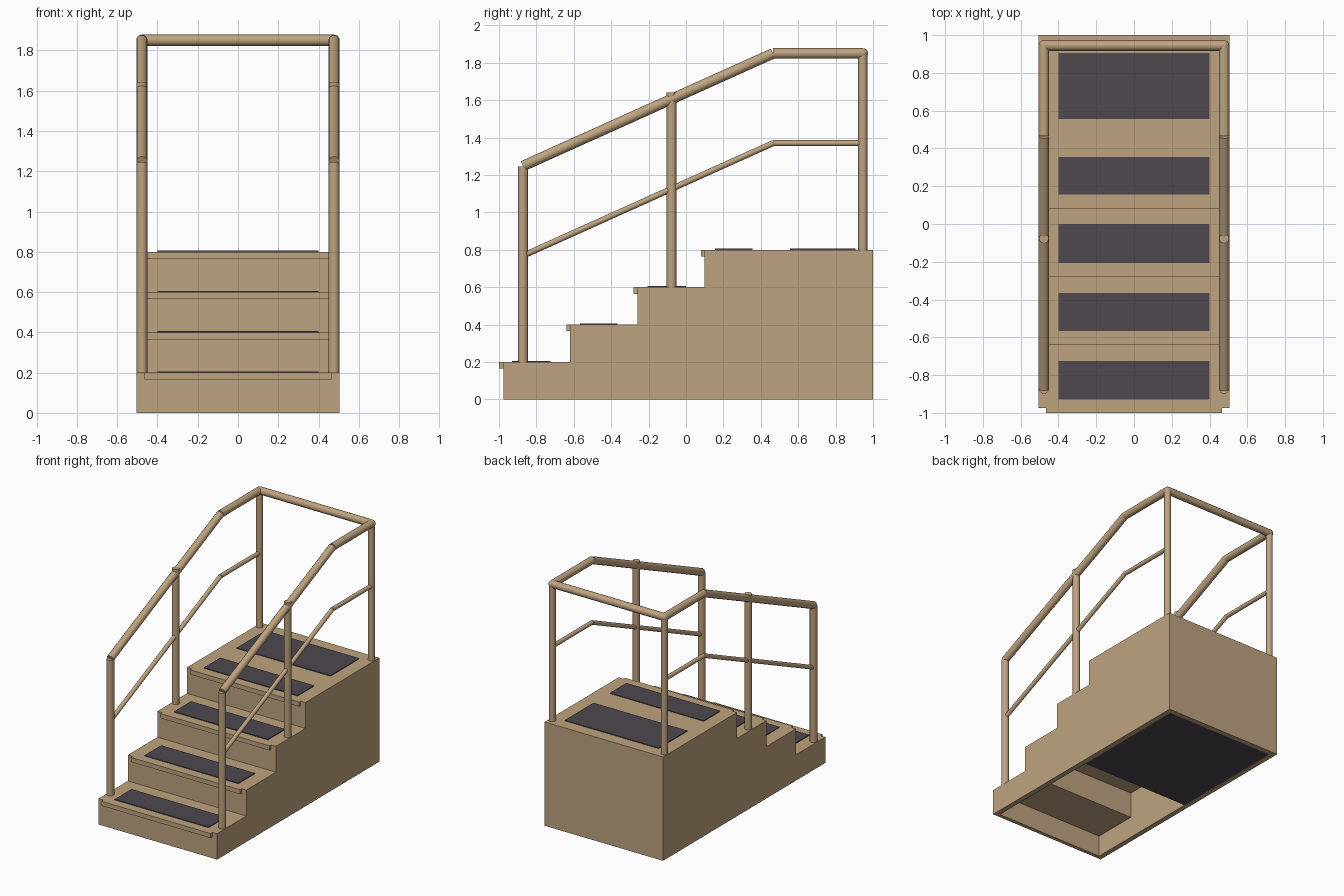
import bpy, bmesh, math
from mathutils import Vector

cube = bpy.data.objects.get("Cube")
if cube:
    bpy.data.objects.remove(cube, do_unlink=True)


def material(name, rgb):
    m = bpy.data.materials.new(name)
    m.use_nodes = True
    color = (*rgb, 1)
    m.diffuse_color = color
    m.node_tree.nodes["Principled BSDF"].inputs["Base Color"].default_value = color
    return m


tan = material("tan paint", (0.52, 0.37, 0.215))
dark = material("dark grip", (0.075, 0.065, 0.077))


def finish(bm, name, mat):
    bmesh.ops.recalc_face_normals(bm, faces=bm.faces)
    mesh = bpy.data.meshes.new(name)
    bm.to_mesh(mesh)
    bm.free()
    mesh.materials.append(mat)
    ob = bpy.data.objects.new(name, mesh)
    bpy.context.collection.objects.link(ob)
    return ob


def box(name, lo, hi, mat):
    bm = bmesh.new()
    bmesh.ops.create_cube(bm, size=1)
    for v in bm.verts:
        v.co = [a + (b - a) * (c + 0.5) for a, b, c in zip(lo, hi, v.co)]
    return finish(bm, name, mat)


def smooth(ob):
    bpy.ops.object.select_all(action='DESELECT')
    ob.select_set(True)
    bpy.context.view_layer.objects.active = ob
    bpy.ops.object.shade_smooth_by_angle(angle=math.radians(40))


def tube(name, a, b, radius):
    a, b = Vector(a), Vector(b)
    bm = bmesh.new()
    bmesh.ops.create_cone(bm, cap_ends=True, segments=12, radius1=radius,
                          radius2=radius, depth=(b - a).length)
    turn = (b - a).to_track_quat('Z', 'Y')
    for v in bm.verts:
        v.co = turn @ v.co + (a + b) / 2
    smooth(finish(bm, name, tan))


def ball(name, center, radius):
    bm = bmesh.new()
    bmesh.ops.create_uvsphere(bm, u_segments=12, v_segments=8, radius=radius)
    bmesh.ops.translate(bm, verts=bm.verts, vec=center)
    smooth(finish(bm, name, tan))


HALF, WALL, RISE, BACK = 0.505, 0.04, 0.2, 1.0
INNER = HALF - WALL
fronts = [-0.975, -0.62, -0.26, 0.10]

# Stepped side panels
profile = [(BACK, 0), (fronts[0], 0)]
for i, y in enumerate(fronts):
    end = fronts[i + 1] if i < 3 else BACK
    profile += [(y, RISE * (i + 1)), (end, RISE * (i + 1))]
for side, label in ((1, "left"), (-1, "right")):
    bm = bmesh.new()
    face = bm.faces.new([bm.verts.new((side * INNER, y, z)) for y, z in profile])
    ext = bmesh.ops.extrude_face_region(bm, geom=[face])
    moved = [g for g in ext["geom"] if isinstance(g, bmesh.types.BMVert)]
    bmesh.ops.translate(bm, verts=moved, vec=(side * WALL, 0, 0))
    finish(bm, f"{label}_side_panel", tan)

# Treads with overhanging nosings, and risers; underside stays open
for i, y in enumerate(fronts):
    top = RISE * (i + 1)
    end = fronts[i + 1] + 0.02 if i < 3 else BACK
    nose = 0.025 if i == 0 else 0.02
    box(f"tread_{i + 1}", (-INNER, y - nose, top - 0.035), (INNER, end, top), tan)
    low = 0 if i == 0 else top - RISE - 0.035
    box(f"riser_{i + 1}", (-INNER, y, low), (INNER, y + 0.03, top - 0.035), tan)
box("back_panel", (-INNER, BACK - WALL, 0), (INNER, BACK, 0.765), tan)

# Grip mats
mats = [(-0.93, -0.725, 1), (-0.567, -0.365, 2), (-0.207, 0, 3),
        (0.155, 0.355, 4), (0.555, 0.905, 4)]
for i, (a, b, step) in enumerate(mats):
    z = RISE * step
    box(f"grip_mat_{i + 1}", (-0.4, a, z), (0.4, b, z + 0.006), dark)

# Underside cover beneath the platform
box("bottom_cover", (-INNER, 0.01, 0.001), (INNER, BACK - WALL, 0.009), dark)

# Handrails
RX, R = 0.477, 0.028
FRONT, MID, BEND, REAR = -0.872, -0.077, 0.465, 0.945
for x, label in ((RX, "left"), (-RX, "right")):
    tube(f"{label}_front_post", (x, FRONT, 0.2), (x, FRONT, 1.245), 0.027)
    tube(f"{label}_middle_post", (x, MID, 0.6), (x, MID, 1.64), 0.026)
    tube(f"{label}_rear_post", (x, REAR, 0.8), (x, REAR, 1.85), 0.025)
    tube(f"{label}_sloped_handrail", (x, FRONT, 1.248), (x, BEND, 1.85), R)
    tube(f"{label}_level_handrail", (x, BEND, 1.85), (x, REAR, 1.85), R)
    tube(f"{label}_sloped_middle_rail", (x, FRONT, 0.768), (x, BEND, 1.37), 0.016)
    tube(f"{label}_level_middle_rail", (x, BEND, 1.37), (x, REAR, 1.37), 0.016)
    ball(f"{label}_handrail_corner", (x, REAR, 1.85), R)
tube("rear_handrail", (-RX, REAR, 1.85), (RX, REAR, 1.85), R)
